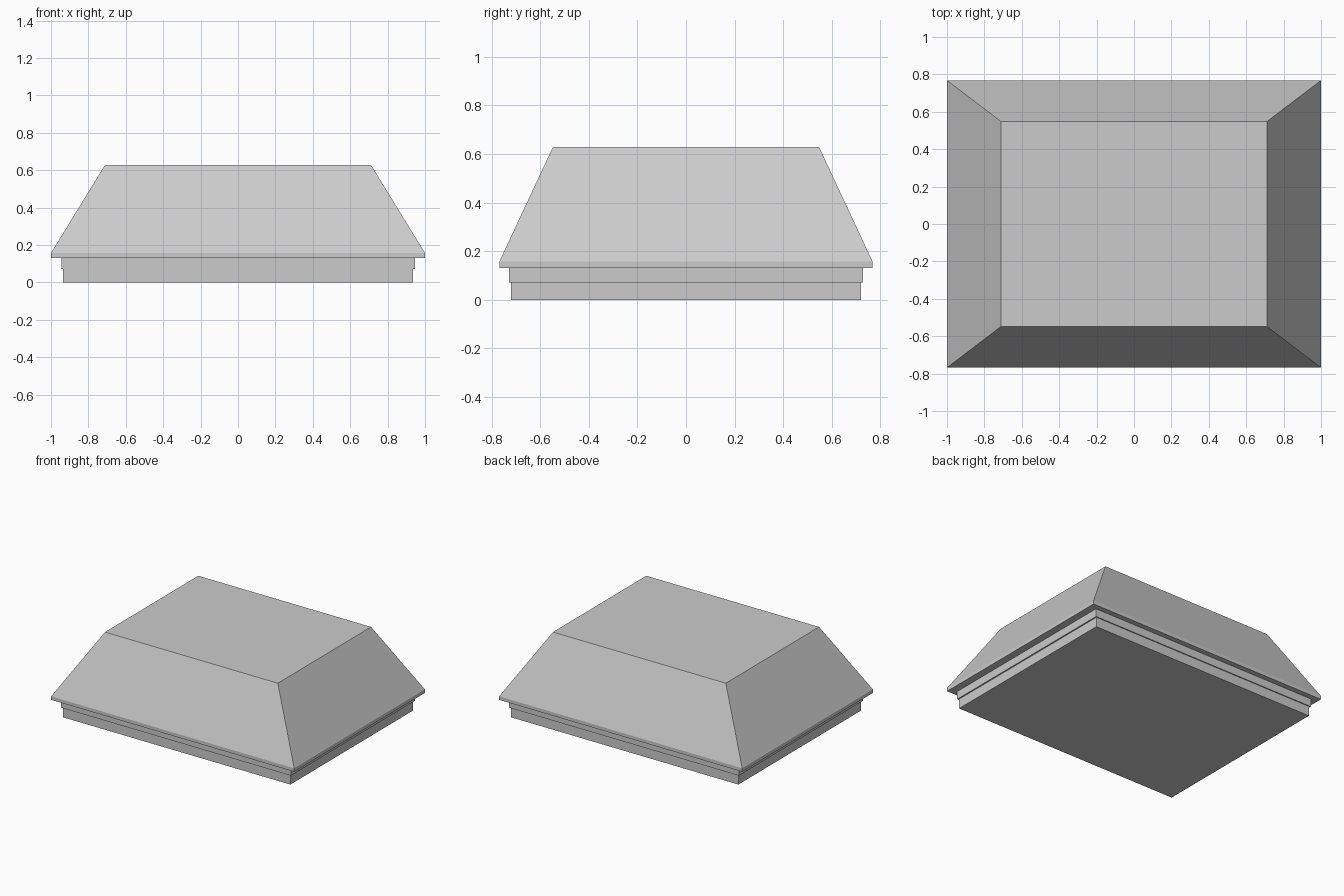
import bpy
import bmesh

if "Cube" in bpy.data.objects:
    bpy.data.objects.remove(bpy.data.objects["Cube"])


def rect_loft(name, rings):
    """Closed solid through stacked rectangles given as (half_x, half_y, z)."""
    bm = bmesh.new()
    loops = [[bm.verts.new((sx * hx, sy * hy, z))
              for sx, sy in ((-1, -1), (1, -1), (1, 1), (-1, 1))]
             for hx, hy, z in rings]
    bm.faces.new(loops[0][::-1])
    bm.faces.new(loops[-1])
    for lower, upper in zip(loops, loops[1:]):
        for i in range(4):
            j = (i + 1) % 4
            bm.faces.new((lower[i], lower[j], upper[j], upper[i]))
    mesh = bpy.data.meshes.new(name)
    bm.to_mesh(mesh)
    bm.free()
    obj = bpy.data.objects.new(name, mesh)
    bpy.context.collection.objects.link(obj)
    return obj


# Plinth standing on the ground
rect_loft("base", [(0.935, 0.72, 0), (0.935, 0.72, 0.072)])

# Slightly wider band above the plinth
rect_loft("collar", [(0.945, 0.728, 0.072), (0.945, 0.728, 0.131)])

# Overhanging rim and the tapered, flat-topped roof
rect_loft("roof", [(1.0, 0.768, 0.131), (1.0, 0.768, 0.157),
                   (0.711, 0.548, 0.628)])
